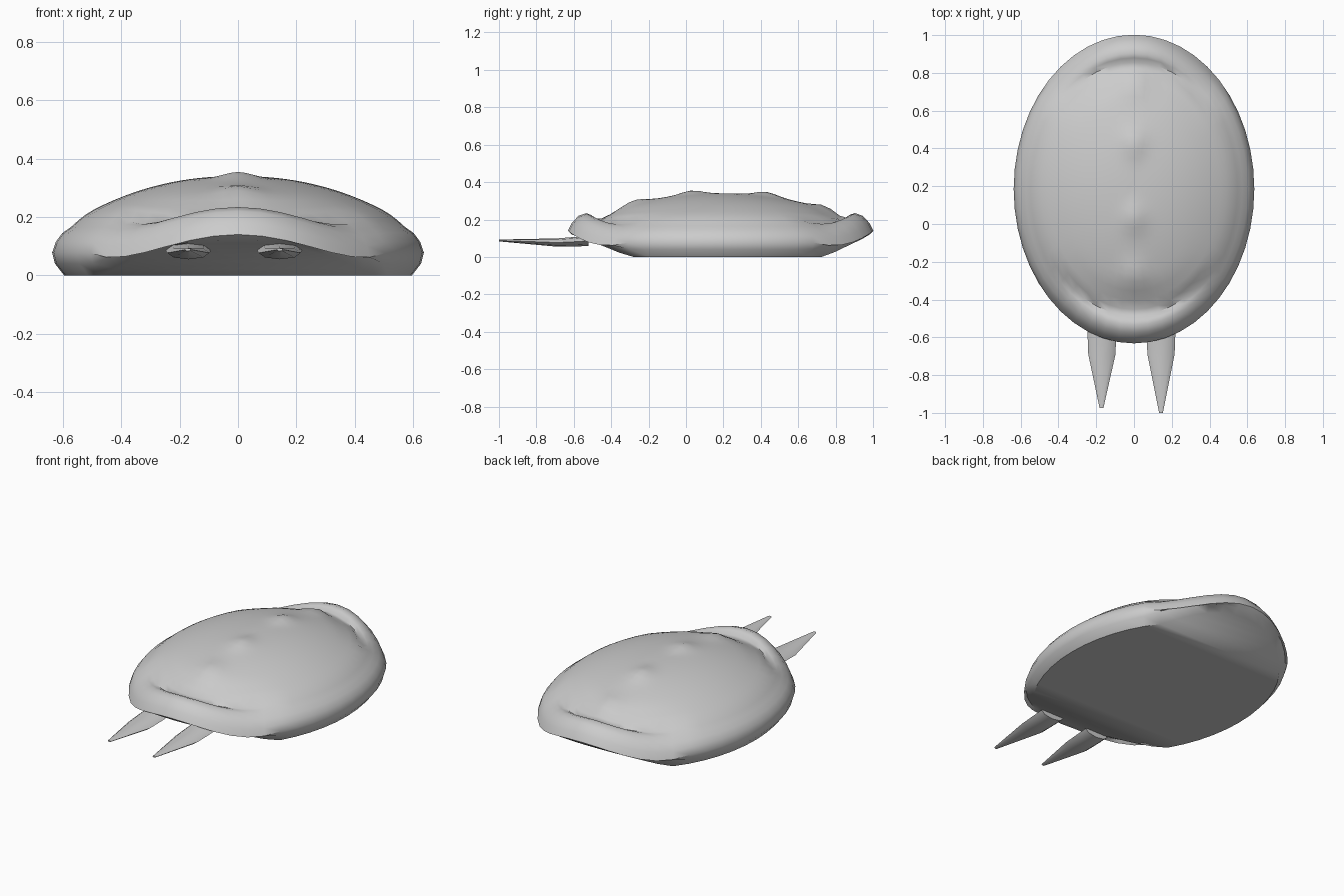
import bpy, bmesh, math

if "Cube" in bpy.data.objects:
    bpy.data.objects.remove(bpy.data.objects["Cube"])

N = 48
A, B, YC = 0.637, 0.817, 0.185


def finish(bm, name, angle):
    bmesh.ops.recalc_face_normals(bm, faces=bm.faces[:])
    me = bpy.data.meshes.new(name)
    bm.to_mesh(me)
    bm.free()
    ob = bpy.data.objects.new(name, me)
    bpy.context.collection.objects.link(ob)
    bpy.ops.object.select_all(action='DESELECT')
    ob.select_set(True)
    bpy.context.view_layer.objects.active = ob
    bpy.ops.object.shade_smooth_by_angle(angle=math.radians(angle))
    return ob


def dome(r):
    return 0.34 - 0.2 * r ** 2.2


# Upward sweep of the underside at the front and back ends
def lift(y):
    return 0.11 * max(0, (-0.30 - y) / 0.27) + 0.10 * max(0, (y - 0.74) / 0.21)


# Row of small bumps along the spine: (y, height)
BUMPS = [(-0.27, 0.02), (0.03, 0.02), (0.43, 0.022), (0.76, 0.03)]


def bump(x, y):
    return sum(h * math.exp(-(x / 0.065) ** 2 - ((y - b) / 0.075) ** 2) for b, h in BUMPS)


# Radial profiles (radius, z): plain at the sides, rolled lip at the ends
inner = [(0.05 * i, dome(0.05 * i)) for i in range(1, 13)]
side = inner + [(0.66, dome(0.66)), (0.72, dome(0.72)), (0.77, dome(0.77)), (0.82, 0.208),
                (0.86, 0.188), (0.90, 0.165), (0.945, 0.145), (0.98, 0.115), (1, 0.078),
                (0.985, 0.04), (0.935, 0)]
end = inner + [(0.66, 0.255), (0.72, 0.228), (0.78, 0.205), (0.82, 0.205),
               (0.85, 0.225), (0.88, 0.234), (0.93, 0.22), (0.975, 0.18), (1, 0.14),
               (0.975, 0.12), (0.93, 0.10)]

# Shell
bm = bmesh.new()
top = bm.verts.new((0, YC, dome(0)))
rings = []
for k, ((r0, z0), (r1, z1)) in enumerate(zip(side, end)):
    ring = []
    for i in range(N):
        t = 2 * math.pi * i / N
        w = max(0, (abs(math.sin(t)) - 0.6) / 0.4)
        r = r0 + (r1 - r0) * w
        x, y = A * r * math.cos(t), YC + B * r * math.sin(t)
        z = z0 + (z1 - z0) * w
        if k == len(side) - 1:
            z = lift(y)
        elif k < len(side) - 6:
            z += bump(x, y)
        if len(side) - 9 < k < len(side) - 2:  # lip arches down to both sides
            z -= 0.6 * x * x * w
        ring.append(bm.verts.new((x, y, z)))
    rings.append(ring)
for i in range(N):
    j = (i + 1) % N
    bm.faces.new((top, rings[0][i], rings[0][j]))
    for a, b in zip(rings, rings[1:]):
        bm.faces.new((a[i], b[i], b[j], a[j]))

# Underside: flat strips straight across from side to side
rim = rings[-1]
right = [rim[(i - N // 4) % N] for i in range(N // 2 + 1)]
left = [rim[(-i - N // 4) % N] for i in range(N // 2 + 1)]
for i in range(N // 2):
    loop = [right[i], right[i + 1], left[i + 1], left[i]]
    bm.faces.new(list(dict.fromkeys(loop)))
finish(bm, "shell", 50)


# Front spikes: eight-sided tapering lofts
def spike(name, x, tip_x, length):
    bm = bmesh.new()
    secs = [(-0.52, 0.076, 0.027, 0.086), (-0.58, 0.076, 0.026, 0.082),
            (-0.69, 0.072, 0.022, 0.077), (length, 0.010, 0.005, 0.088)]
    loops = []
    for n, (y, w, h, z) in enumerate(secs):
        cx = tip_x if n == 3 else x
        loops.append([bm.verts.new((cx + w * math.cos(a * math.pi / 4), y,
                                    z + h * math.sin(a * math.pi / 4))) for a in range(8)])
    for a, b in zip(loops, loops[1:]):
        for i in range(8):
            j = (i + 1) % 8
            bm.faces.new((a[i], a[j], b[j], b[i]))
    bm.faces.new(loops[0])
    bm.faces.new(loops[-1])
    finish(bm, name, 40)


spike("left_spike", -0.17, -0.172, -0.975)
spike("right_spike", 0.143, 0.143, -1.0)
